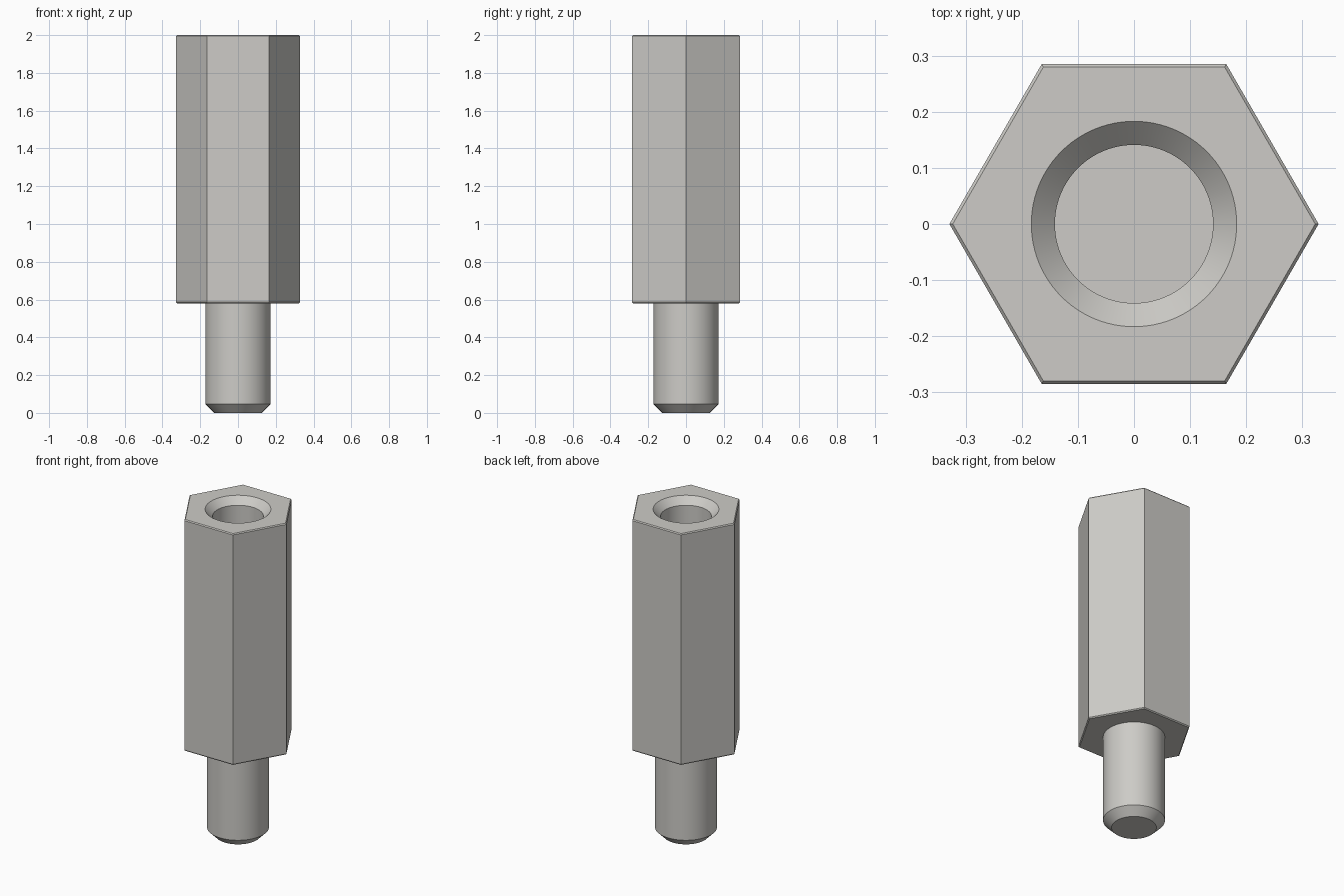
import bpy, bmesh
from math import cos, sin, tau, radians

cube = bpy.data.objects.get("Cube")
if cube:
    bpy.data.objects.remove(cube, do_unlink=True)

# Main dimensions
HEX_R, HEX_BOTTOM, TOP, EDGE = 0.329, 0.58, 2.0, 0.006
STUD_R, STUD_TIP_R = 0.172, 0.125
BORE_R, SINK_R, BORE_FLOOR = 0.141, 0.183, 1.1
ROUND = 96

steel = bpy.data.materials.new("light_grey_steel")
steel.use_nodes = True
steel.diffuse_color = (0.61, 0.60, 0.57, 1)
steel.node_tree.nodes["Principled BSDF"].inputs["Base Color"].default_value = steel.diffuse_color


def loft(bm, profile, sides):
    """Join rings of (radius, height); return the first and last ring."""
    rings = [[bm.verts.new((r * cos(tau * i / sides), r * sin(tau * i / sides), z))
              for i in range(sides)] for r, z in profile]
    for low, high in zip(rings, rings[1:]):
        for i in range(sides):
            j = (i + 1) % sides
            bm.faces.new((low[i], low[j], high[j], high[i]))
    return rings[0], rings[-1]


def fill_between(bm, outer, inner):
    """Fill the flat area between two closed rings."""
    edges = [bm.edges.get((ring[i - 1], ring[i])) for ring in (outer, inner)
             for i in range(len(ring))]
    bmesh.ops.triangle_fill(bm, edges=edges, use_beauty=True)


def finish(bm, name):
    bmesh.ops.recalc_face_normals(bm, faces=bm.faces)
    mesh = bpy.data.meshes.new(name)
    bm.to_mesh(mesh)
    bm.free()
    mesh.materials.append(steel)
    mesh.shade_smooth()
    mesh.set_sharp_from_angle(angle=radians(20))
    obj = bpy.data.objects.new(name, mesh)
    bpy.context.collection.objects.link(obj)
    return obj


# Standoff: hexagonal body, countersunk blind bore and chamfered stud in one solid
bm = bmesh.new()
hex_low, hex_high = loft(bm, [(HEX_R - EDGE, HEX_BOTTOM), (HEX_R, HEX_BOTTOM + EDGE),
                              (HEX_R, TOP - EDGE), (HEX_R - EDGE, TOP)], 6)
bore_floor, bore_mouth = loft(bm, [(BORE_R, BORE_FLOOR), (BORE_R, TOP - (SINK_R - BORE_R)),
                                   (SINK_R, TOP)], ROUND)
stud_tip, stud_root = loft(bm, [(STUD_TIP_R, 0), (STUD_R, STUD_R - STUD_TIP_R),
                                (STUD_R, HEX_BOTTOM)], ROUND)
fill_between(bm, hex_high, bore_mouth)
fill_between(bm, hex_low, stud_root)
bm.faces.new(bore_floor)
bm.faces.new(stud_tip)
finish(bm, "hex_standoff")
